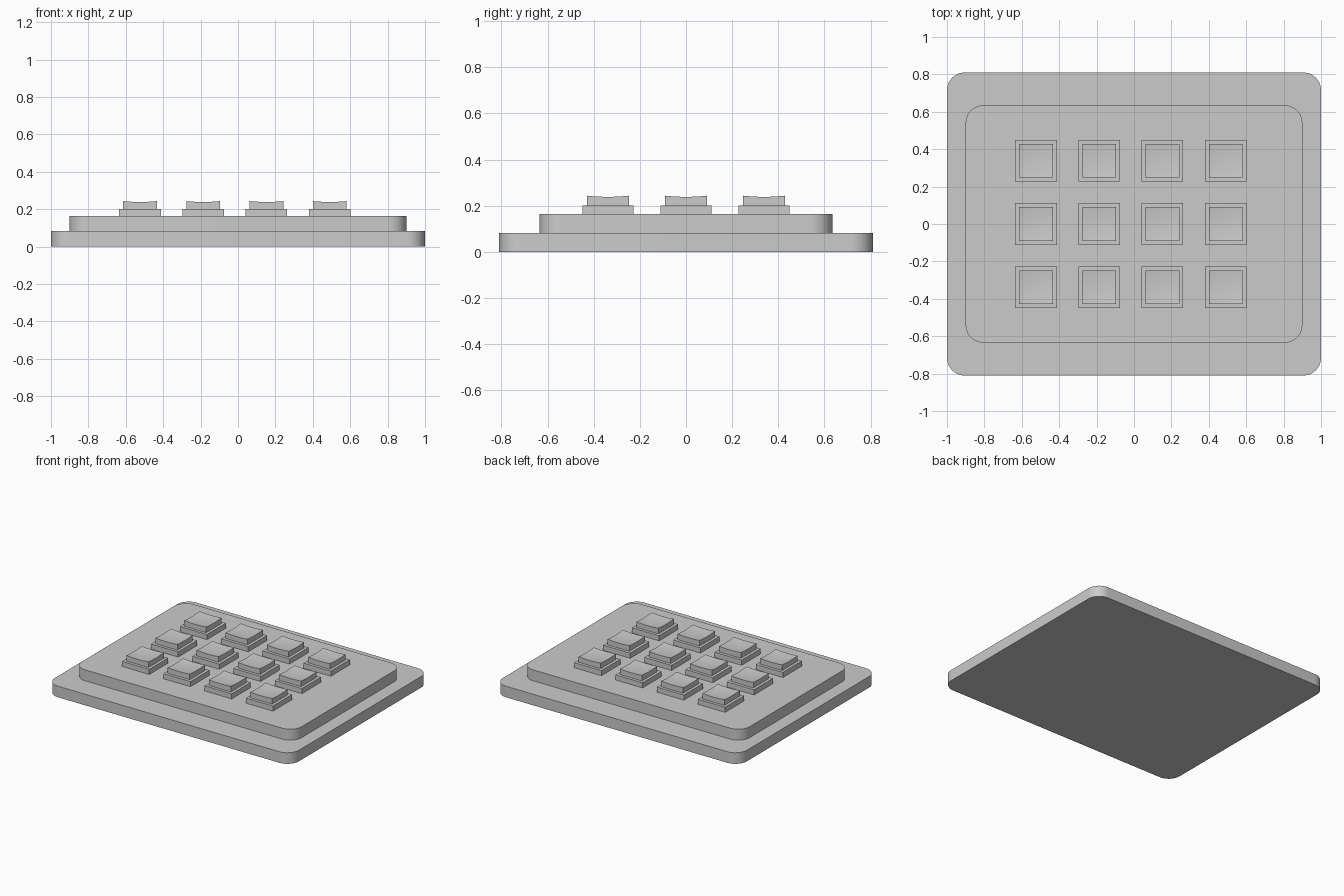
import bpy, bmesh, math

if "Cube" in bpy.data.objects:
    bpy.data.objects.remove(bpy.data.objects["Cube"])

PITCH = 0.338          # key spacing
CENTRE_X = -0.017      # key block sits slightly left of centre


def finish(bm, name, loc=(0, 0, 0)):
    bmesh.ops.recalc_face_normals(bm, faces=bm.faces)
    mesh = bpy.data.meshes.new(name)
    bm.to_mesh(mesh)
    bm.free()
    ob = bpy.data.objects.new(name, mesh)
    ob.location = loc
    bpy.context.collection.objects.link(ob)
    bpy.ops.object.select_all(action='DESELECT')
    ob.select_set(True)
    bpy.context.view_layer.objects.active = ob
    bpy.ops.object.shade_smooth_by_angle(angle=math.radians(30))
    return ob


def rounded_slab(name, hx, hy, z0, z1, r, steps=12):
    bm = bmesh.new()
    verts = []
    for q, (sx, sy) in enumerate([(1, 1), (-1, 1), (-1, -1), (1, -1)]):
        for i in range(steps + 1):
            a = math.pi / 2 * (q + i / steps)
            verts.append(bm.verts.new((sx * (hx - r) + r * math.cos(a),
                                       sy * (hy - r) + r * math.sin(a), z0)))
    face = bm.faces.new(verts)
    ext = bmesh.ops.extrude_face_region(bm, geom=[face], use_keep_orig=True)
    top = [v for v in ext['geom'] if isinstance(v, bmesh.types.BMVert)]
    bmesh.ops.translate(bm, verts=top, vec=(0, 0, z1 - z0))
    return finish(bm, name)


def key_collar(name, x, y):
    bm = bmesh.new()
    bmesh.ops.create_cube(bm, size=1)
    bmesh.ops.scale(bm, verts=bm.verts, vec=(0.222, 0.222, 0.038))
    return finish(bm, name, (x, y, 0.182))


def key_cap(name, x, y, half=0.09, dish=0.6):
    # flat grid, extruded upward, with the top pressed into a shallow dish
    bm = bmesh.new()
    bmesh.ops.create_grid(bm, x_segments=10, y_segments=10, size=half)
    ext = bmesh.ops.extrude_face_region(bm, geom=bm.faces[:], use_keep_orig=True)
    for v in ext['geom']:
        if isinstance(v, bmesh.types.BMVert):
            drop = dish * (2 * half ** 2 - v.co.x ** 2 - v.co.y ** 2)
            v.co.z = 0.042 - drop
    return finish(bm, name, (x, y, 0.201))


# Stepped body
rounded_slab("base_plate", 1.0, 0.81, 0.0, 0.082, 0.095)
rounded_slab("upper_plate", 0.90, 0.635, 0.082, 0.163, 0.095)

# Keys: 4 columns by 3 rows
for row in range(3):
    for col in range(4):
        x = CENTRE_X + (col - 1.5) * PITCH
        y = (1 - row) * PITCH
        key_collar(f"key_collar_{row}_{col}", x, y)
        key_cap(f"key_cap_{row}_{col}", x, y)
